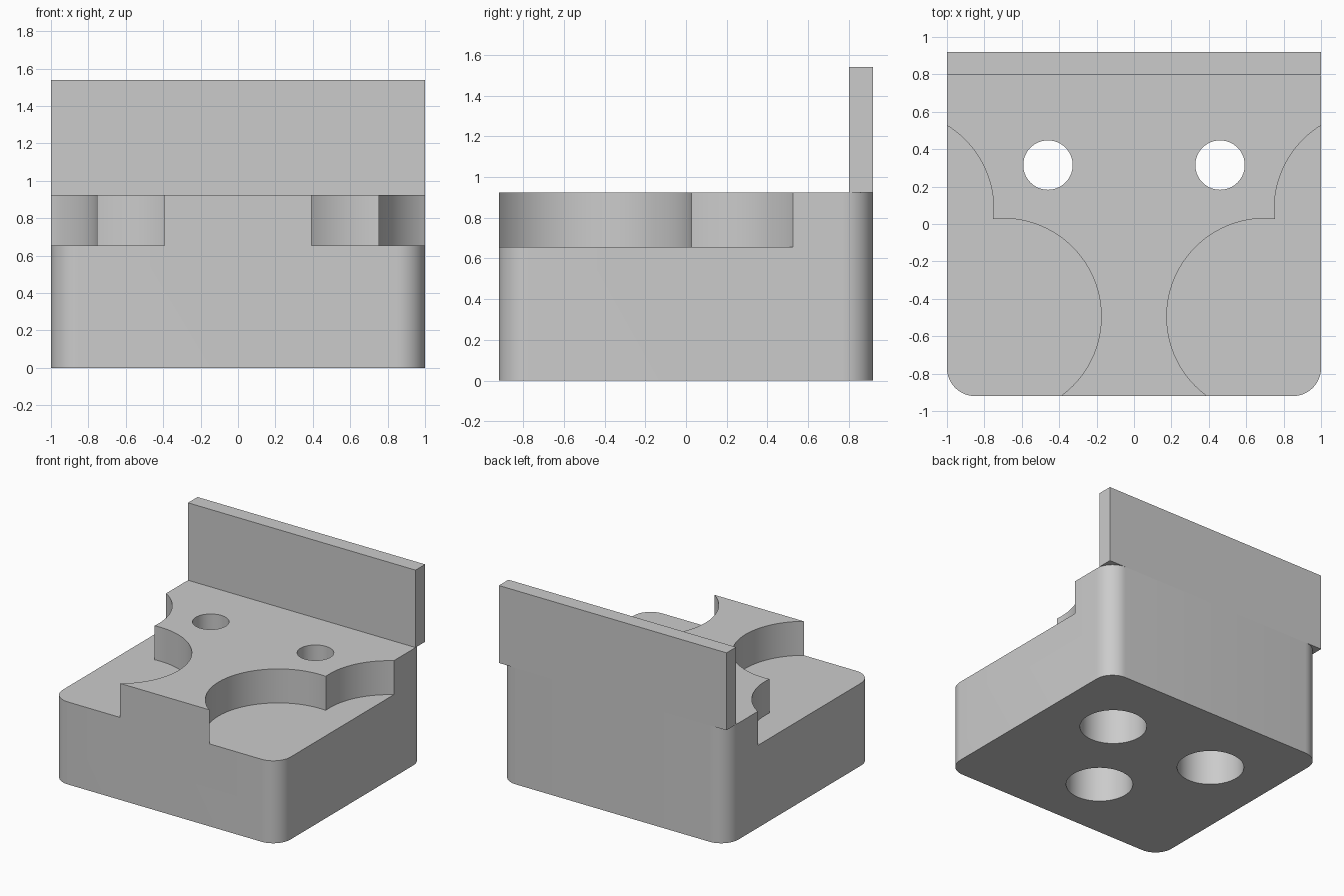
import bpy
import bmesh
from math import radians

if "Cube" in bpy.data.objects:
    bpy.data.objects.remove(bpy.data.objects["Cube"], do_unlink=True)

HALF_Y = 0.92
FLOOR_Z, DECK_Z, TOP_Z = 0.655, 0.925, 1.54
SCOOP_R, BOLT_R, BORE_R = 0.525, 0.132, 0.242
BORE_DEPTH = 0.5

grey = bpy.data.materials.new("light_grey")
grey.use_nodes = True
grey.diffuse_color = (0.6, 0.6, 0.6, 1)
grey.node_tree.nodes["Principled BSDF"].inputs["Base Color"].default_value = (0.6, 0.6, 0.6, 1)


def make_object(name, bm):
    mesh = bpy.data.meshes.new(name)
    bm.to_mesh(mesh)
    bm.free()
    mesh.materials.append(grey)
    obj = bpy.data.objects.new(name, mesh)
    bpy.context.collection.objects.link(obj)
    return obj


def block(name, low, high, fillet=0):
    bm = bmesh.new()
    bmesh.ops.create_cube(bm, size=1)
    for v in bm.verts:
        v.co = [l + (c + 0.5) * (h - l) for c, l, h in zip(v.co, low, high)]
    if fillet:
        upright = [e for e in bm.edges if abs(e.verts[0].co.z - e.verts[1].co.z) > 0.01]
        bmesh.ops.bevel(bm, geom=upright, offset=fillet, segments=12,
                        profile=0.5, affect='EDGES')
    return make_object(name, bm)


def cut_cylinder(target, x, y, radius, z0, z1):
    bm = bmesh.new()
    bmesh.ops.create_cone(bm, cap_ends=True, segments=96, radius1=radius,
                          radius2=radius, depth=z1 - z0)
    bmesh.ops.translate(bm, verts=bm.verts, vec=(x, y, (z0 + z1) / 2))
    cutter = make_object("cutter", bm)
    cutter.hide_render = True
    mod = target.modifiers.new("cut", 'BOOLEAN')
    mod.operation = 'DIFFERENCE'
    mod.solver = 'EXACT'
    mod.object = cutter
    bpy.context.view_layer.objects.active = target
    bpy.ops.object.modifier_apply(modifier=mod.name)
    bpy.data.objects.remove(cutter, do_unlink=True)


# Main block with rounded upright corners
body = block("body", (-1, -HALF_Y, 0), (1, HALF_Y, DECK_Z), fillet=0.15)

# Mirrored scoops in the deck, bolt holes and their wide bores underneath
for side in (-1, 1):
    cut_cylinder(body, side * 0.70, -0.495, SCOOP_R, FLOOR_Z, 1.2)
    cut_cylinder(body, side * 1.275, 0.08, SCOOP_R, FLOOR_Z, 1.2)
    cut_cylinder(body, side * 0.46, 0.315, BOLT_R, -0.2, 1.2)
    cut_cylinder(body, side * 0.46, 0.315, BORE_R, -0.2, BORE_DEPTH)

# Blind bore at the front of the underside
cut_cylinder(body, 0, -0.39, BORE_R, -0.2, BORE_DEPTH)

# Upright plate along the back edge
block("back_plate", (-1, 0.8, DECK_Z), (1, HALF_Y, TOP_Z))

# Smooth curved walls, crisp edges
bpy.ops.object.select_all(action='DESELECT')
body.select_set(True)
bpy.context.view_layer.objects.active = body
bpy.ops.object.shade_smooth_by_angle(angle=radians(30))
